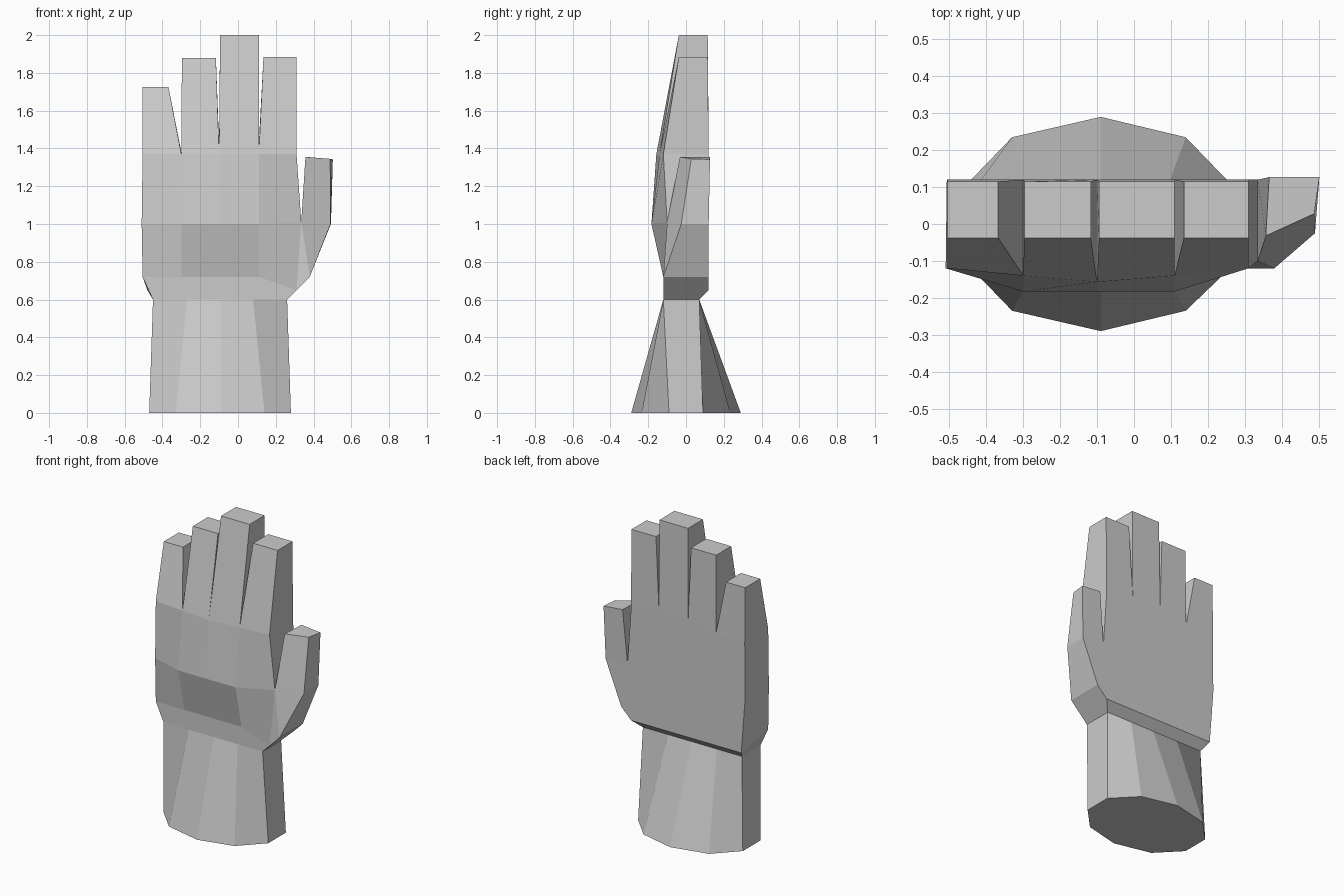
import bpy
import bmesh

cube = bpy.data.objects.get("Cube")
if cube:
    bpy.data.objects.remove(cube, do_unlink=True)

grey = bpy.data.materials.new("plain_grey")
grey.use_nodes = True
colour = (0.6, 0.6, 0.6, 1)
grey.diffuse_color = colour
grey.node_tree.nodes["Principled BSDF"].inputs["Base Color"].default_value = colour


def loft(name, rings, cap_start=False, cap_end=False, skip=()):
    """Skin closed rings of points; shared points weld, skipped panels stay open."""
    bm = bmesh.new()
    found = {}

    def vert(p):
        if p not in found:
            found[p] = bm.verts.new(p)
        return found[p]

    loops = [[vert(p) for p in ring] for ring in rings]
    n = len(loops[0])
    for r, (low, high) in enumerate(zip(loops, loops[1:])):
        for i in range(n):
            j = (i + 1) % n
            corners = list(dict.fromkeys([low[i], low[j], high[j], high[i]]))
            if len(corners) > 2 and (r, i) not in skip:
                bm.faces.new(corners)
    if cap_start:
        bm.faces.new(loops[0][::-1])
    if cap_end:
        bm.faces.new(loops[-1])
    mesh = bpy.data.meshes.new(name)
    bm.to_mesh(mesh)
    bm.free()
    mesh.materials.append(grey)
    obj = bpy.data.objects.new(name, mesh)
    bpy.context.collection.objects.link(obj)
    return obj


def ring(front, back):
    return front + back[::-1]


# Cuff: ten-sided flare narrowing to the flat wrist
hem_x = (-0.47, -0.33, -0.09, 0.14, 0.28)
hem_y = (0.09, 0.235, 0.29, 0.235, 0.09)
hem = ring([(x, -y, 0) for x, y in zip(hem_x, hem_y)],
           [(x, y, 0) for x, y in zip(hem_x, hem_y)])
wrist_x = (-0.45, -0.27, -0.09, 0.08, 0.26)
wrist = ring([(x, -0.12, 0.6) for x in wrist_x],
             [(x, 0.07, 0.6) for x in wrist_x])
loft("cuff", [hem, wrist], cap_start=True)

# Palm: padded front, flat back, open where the thumb joins
BACK = 0.12
thumb_low = [(0.31, -0.12, 0.65), (0.31, BACK, 0.65)]
crotch = [(0.335, -0.1, 1.01), (0.335, BACK, 1.01)]
inner_x = (-0.3, -0.1, 0.11)
knuckle_x = (-0.505, -0.3, -0.1, 0.11, 0.31)
knuckle_y = (-0.12, -0.14, -0.157, -0.14, -0.12)
knuckle_front = [(x, y, 1.37) for x, y in zip(knuckle_x, knuckle_y)]
knuckle_back = [(x, BACK, z) for x, z in
                zip(knuckle_x, (1.37, 1.38, 1.42, 1.42, 1.37))]
heel = ring([(-0.505, -0.12, 0.72)] + [(x, -0.12, 0.72) for x in inner_x] + [thumb_low[0]],
            [(-0.48, BACK, 0.65)] + [(x, BACK, 0.65) for x in inner_x] + [thumb_low[1]])
middle = ring([(-0.51, -0.12, 1.0)] + [(x, -0.183, 1.0) for x in inner_x] + [crotch[0]],
              [(-0.507, BACK, 1.0)] + [(x, BACK, 1.0) for x in inner_x] + [crotch[1]])
loft("palm", [wrist, heel, middle, ring(knuckle_front, knuckle_back)], skip={(1, 4)})

# Fingers: tapered boxes rising from each knuckle panel
fingers = [("little_finger", -0.505, -0.368, 1.725),
           ("ring_finger", -0.297, -0.117, 1.88),
           ("middle_finger", -0.095, 0.11, 2.0),
           ("index_finger", 0.135, 0.31, 1.885)]
for i, (name, x0, x1, top) in enumerate(fingers):
    base = ring(knuckle_front[i:i + 2], knuckle_back[i:i + 2])
    tip = ring([(x0, -0.038, top), (x1, -0.038, top)],
               [(x0, 0.115, top), (x1, 0.115, top)])
    loft(name, [base, tip], cap_end=True)

# Thumb: fans out from the side opening, then rises to a slanted tip
def thumb_ring(front, back):
    return [crotch[0], front, back, crotch[1]]


loft("thumb", [
    thumb_ring(*thumb_low),
    thumb_ring((0.38, -0.12, 0.72), (0.38, BACK, 0.72)),
    thumb_ring((0.49, -0.025, 1.0), (0.492, BACK, 1.0)),
    [(0.357, -0.032, 1.355), (0.488, 0.028, 1.345), (0.502, 0.127, 1.342), (0.366, 0.127, 1.355)],
], cap_end=True)
